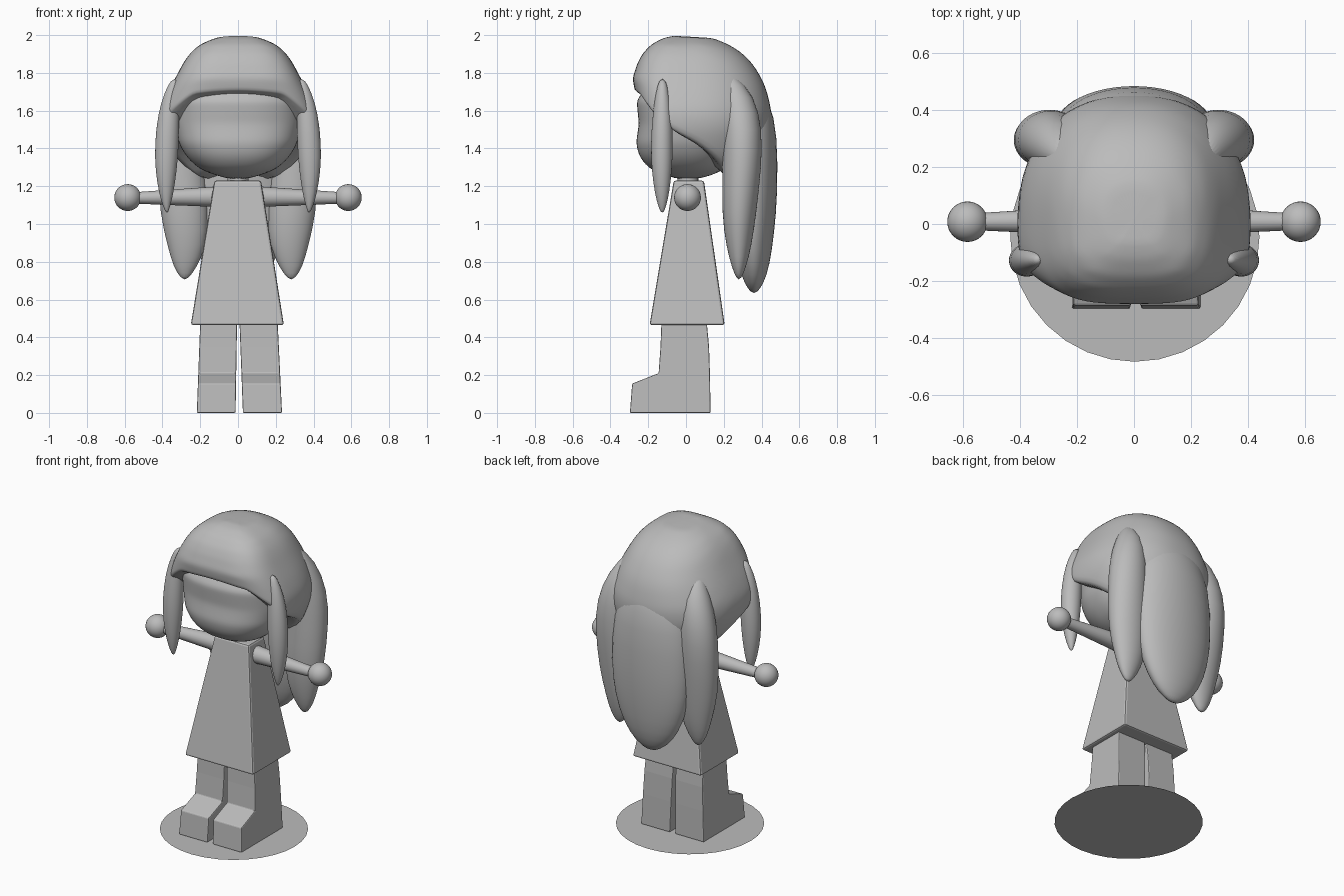
import bpy, bmesh, math
from mathutils import Vector

old = bpy.data.objects.get("Cube")
if old:
    bpy.data.objects.remove(old, do_unlink=True)

grey = bpy.data.materials.new("plain grey")
grey.use_nodes = True
grey.diffuse_color = (0.5, 0.5, 0.5, 1)
grey.node_tree.nodes["Principled BSDF"].inputs["Base Color"].default_value = (0.5, 0.5, 0.5, 1)


def finish(name, bm, smooth=True, subdiv=0, bevel=0):
    bmesh.ops.recalc_face_normals(bm, faces=bm.faces)
    mesh = bpy.data.meshes.new(name)
    bm.to_mesh(mesh)
    bm.free()
    mesh.materials.append(grey)
    ob = bpy.data.objects.new(name, mesh)
    bpy.context.collection.objects.link(ob)
    if bevel:
        mod = ob.modifiers.new("Bevel", 'BEVEL')
        mod.width, mod.segments = bevel, 2
    if subdiv:
        mod = ob.modifiers.new("Subdivision", 'SUBSURF')
        mod.levels = mod.render_levels = subdiv
    for p in mesh.polygons:
        p.use_smooth = smooth
    return ob


def skin(bm, rings):
    """Bridge equal rings of points and close both ends."""
    loops = [[bm.verts.new(p) for p in ring] for ring in rings]
    for a, b in zip(loops, loops[1:]):
        for i in range(len(a)):
            j = (i + 1) % len(a)
            bm.faces.new((a[i], a[j], b[j], b[i]))
    bm.faces.new(loops[0])
    bm.faces.new(loops[-1])


def lerp_table(table, key):
    """Linear lookup in rows sorted by their first entry."""
    if key <= table[0][0]:
        return table[0][1:]
    for a, b in zip(table, table[1:]):
        if key <= b[0]:
            t = (key - a[0]) / (b[0] - a[0])
            return [u + (v - u) * t for u, v in zip(a[1:], b[1:])]
    return table[-1][1:]


def power(v, n):
    return math.copysign(abs(v) ** (2 / n), v)


def shell(name, table, rim, n_front, n_back, inset=None, rows=18, sides=48):
    """Rounded form whose half width, front and back follow height; rim varies by angle."""
    top = table[-1][0]
    rings = []
    for r in range(rows):
        t = 0.02 + 0.98 * (r / (rows - 1)) ** 1.6
        ring = []
        for i in range(sides):
            a = 2 * math.pi * i / sides
            away = abs(180 - math.degrees(a))
            z = top - (top - rim(away)) * t
            half, front, back = lerp_table(table, z)
            c, s = -math.cos(a), math.sin(a)   # c = 1 is the front
            n = n_front if c > 0 else n_back
            y = (front if c > 0 else -back) * power(c, n)
            ring.append(Vector((half * power(s, n), y, z)))
        rings.append(ring)
    if inset:
        rings.append([Vector((p.x * inset, p.y * inset, p.z + 0.01)) for p in rings[-1]])
    bm = bmesh.new()
    skin(bm, rings)
    finish(name, bm, subdiv=1)


def lock(name, rows, side=1, sides=24):
    """Hanging lock of hair from rows of x, y, z, x radius, y radius."""
    bm = bmesh.new()
    angles = [2 * math.pi * i / sides for i in range(sides)]
    skin(bm, [[(side * x + rx * math.cos(a), y + ry * math.sin(a), z) for a in angles]
              for x, y, z, rx, ry in rows])
    finish(name, bm, subdiv=1)


def tube(name, start, end, r1, r2):
    start, end = Vector(start), Vector(end)
    bm = bmesh.new()
    bmesh.ops.create_cone(bm, cap_ends=True, segments=24, radius1=r1, radius2=r2,
                          depth=(end - start).length)
    bm.transform((end - start).to_track_quat('Z', 'Y').to_matrix().to_4x4())
    bmesh.ops.translate(bm, verts=bm.verts, vec=(start + end) / 2)
    ob = finish(name, bm)
    bpy.context.view_layer.objects.active = ob
    ob.select_set(True)
    bpy.ops.object.shade_smooth_by_angle(angle=math.radians(40))
    ob.select_set(False)


def rect(x0, x1, y0, y1, z):
    return [(x0, y0, z), (x1, y0, z), (x1, y1, z), (x0, y1, z)]


# Ground disc
bm = bmesh.new()
bmesh.ops.create_circle(bm, cap_ends=True, segments=32, radius=0.437)
bmesh.ops.translate(bm, verts=bm.verts, vec=(0.003, -0.046, 0))
finish("base_disc", bm, smooth=False)

# Dress
bm = bmesh.new()
skin(bm, [rect(-0.25, 0.243, -0.193, 0.205, 0.465), rect(-0.125, 0.122, -0.065, 0.095, 1.23)])
finish("dress", bm, smooth=False, bevel=0.012)

# Legs with shoes: side profile, spread slightly toward the floor
profile = [(-0.297, 0), (0.13, 0), (0.127, 0.2), (0.122, 0.35), (0.11, 0.48),
           (-0.13, 0.48), (-0.135, 0.35), (-0.145, 0.21), (-0.285, 0.155)]
for name, edges in (("left_leg", ((0.008, 0.026), (0.21, 0.233))),
                    ("right_leg", ((-0.005, -0.013), (-0.2, -0.218)))):
    bm = bmesh.new()
    skin(bm, [[(floor + (hip - floor) * z / 0.48, y, z) for y, z in profile]
              for hip, floor in edges])
    finish(name, bm, smooth=False, bevel=0.006)

# Neck
tube("neck", (0, 0.01, 1.2), (0, 0.01, 1.3), 0.055, 0.055)

# Arms, hands and hair locks, one set per side
front_rows = [(0.335, -0.125, 1.77, 0.015, 0.015), (0.35, -0.125, 1.7, 0.04, 0.035),
              (0.368, -0.125, 1.58, 0.057, 0.052), (0.377, -0.128, 1.42, 0.065, 0.06),
              (0.381, -0.128, 1.28, 0.057, 0.054), (0.38, -0.127, 1.16, 0.038, 0.038),
              (0.378, -0.126, 1.09, 0.018, 0.02), (0.376, -0.126, 1.06, 0.005, 0.006)]
rear_rows = [(0.24, 0.225, 1.8, 0.02, 0.025), (0.265, 0.275, 1.68, 0.085, 0.09),
             (0.295, 0.3, 1.5, 0.12, 0.105), (0.3, 0.297, 1.3, 0.127, 0.104),
             (0.282, 0.28, 1.05, 0.133, 0.092), (0.27, 0.28, 0.88, 0.102, 0.067),
             (0.28, 0.28, 0.77, 0.062, 0.038), (0.282, 0.28, 0.705, 0.015, 0.01)]
for word, side in (("left", 1), ("right", -1)):
    tube(word + "_arm", (side * 0.08, 0.012, 1.145), (side * 0.55, 0.008, 1.138), 0.056, 0.03)
    bm = bmesh.new()
    bmesh.ops.create_uvsphere(bm, u_segments=32, v_segments=16, radius=0.071)
    bmesh.ops.translate(bm, verts=bm.verts, vec=(side * 0.584, 0.008, 1.14))
    finish(word + "_hand", bm)
    lock(word + "_front_lock", front_rows, side)
    lock(word + "_rear_lock", rear_rows, side)

# Wide lock down the back
lock("back_lock", [(0, 0.29, 1.8, 0.08, 0.06), (0, 0.32, 1.65, 0.2, 0.125),
                   (0, 0.345, 1.48, 0.265, 0.142), (0, 0.352, 1.15, 0.28, 0.134),
                   (0, 0.354, 0.95, 0.255, 0.114), (0, 0.36, 0.78, 0.19, 0.084),
                   (0, 0.36, 0.68, 0.11, 0.05), (0, 0.36, 0.633, 0.025, 0.012)])

# Head: height, half width, front, back
head = [(1.235, 0.04, -0.04, 0.06), (1.25, 0.12, -0.11, 0.15), (1.28, 0.19, -0.18, 0.2),
        (1.34, 0.262, -0.24, 0.23), (1.42, 0.312, -0.266, 0.26), (1.53, 0.335, -0.25, 0.28),
        (1.65, 0.34, -0.262, 0.28), (1.75, 0.28, -0.2, 0.25), (1.85, 0.03, -0.03, 0.03)]
shell("head", head, lambda away: 1.235, 2.4, 2.2, rows=24)

# Hair cap with a high fringe and a rim falling to the back
cap = [(1.2, 0.25, -0.25, 0.3), (1.35, 0.36, -0.25, 0.4), (1.5, 0.41, -0.25, 0.455),
       (1.6, 0.41, -0.25, 0.453), (1.7, 0.37, -0.27, 0.43), (1.77, 0.334, -0.284, 0.403),
       (1.85, 0.292, -0.258, 0.352), (1.9, 0.258, -0.232, 0.305), (1.95, 0.205, -0.185, 0.23),
       (1.985, 0.12, -0.12, 0.14), (1.997, 0.06, -0.06, 0.07), (2.003, 0.01, -0.01, 0.01)]
rim_heights = [(0, 1.7), (30, 1.68), (50, 1.6), (75, 1.52), (90, 1.45), (130, 1.24), (180, 1.2)]
shell("hair_cap", cap, lambda away: lerp_table(rim_heights, away)[0], 3.2, 2.3, inset=0.85)
